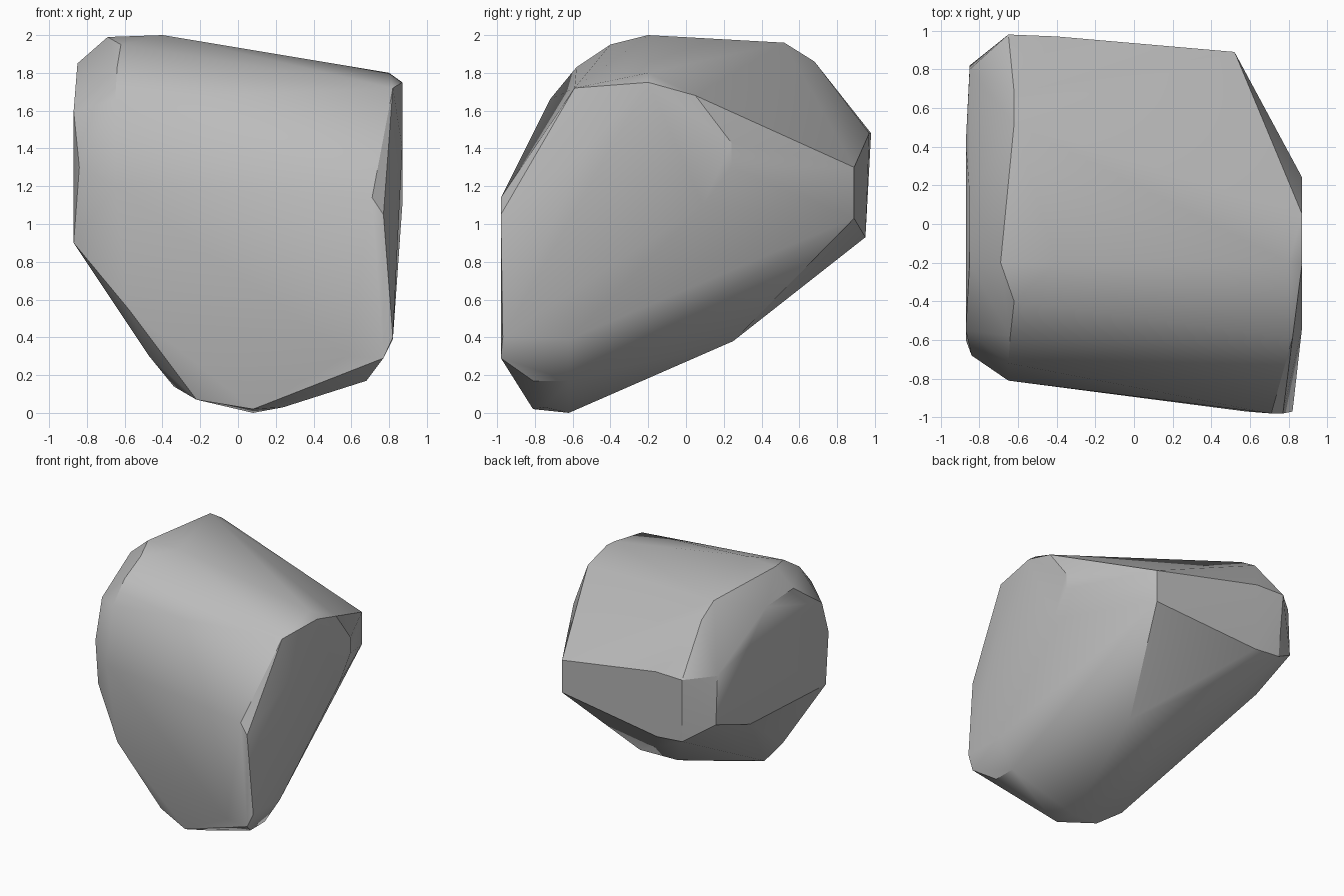
import bpy
import bmesh
import math

# Remove only the default object
default_object = bpy.data.objects.get("Cube")
if default_object:
    bpy.data.objects.remove(default_object, do_unlink=True)


def make_material(name, colour):
    """Plain flat material, matching in viewport and render."""
    material = bpy.data.materials.new(name)
    material.use_nodes = True
    material.diffuse_color = colour
    shader = next(node for node in material.node_tree.nodes
                  if node.type == "BSDF_PRINCIPLED")
    shader.inputs["Base Color"].default_value = colour
    return material


def make_boulder(name, outlines, material):
    """Wrap a tight convex skin around the corner points of each side."""
    mesh = bpy.data.meshes.new(name)
    skin = bmesh.new()
    for outline in outlines:
        for corner in outline:
            skin.verts.new(corner)
    hull = bmesh.ops.convex_hull(skin, input=skin.verts)
    unused = [item for item in hull["geom_interior"]
              if isinstance(item, bmesh.types.BMVert)]
    bmesh.ops.delete(skin, geom=unused, context="VERTS")

    # Merge nearly coplanar triangles into broad flat facets
    bmesh.ops.dissolve_limit(skin, angle_limit=math.radians(3),
                             verts=skin.verts, edges=skin.edges)
    bmesh.ops.recalc_face_normals(skin, faces=skin.faces)
    skin.to_mesh(mesh)
    skin.free()
    mesh.materials.append(material)

    boulder = bpy.data.objects.new(name, mesh)
    bpy.context.scene.collection.objects.link(boulder)
    return boulder


# Narrow foot and sloping underside
underside = [
    (.08, -.62, 0), (.08, -.81, .02), (.24, -.75, .03), (-.22, -.7, .07),
    (-.34, -.55, .14), (-.47, -.6, .3), (.68, -.81, .17), (.68, -.62, .17),
    (.25, .25, .38), (-.08, .22, .37),
]

# Broad front face
front_side = [
    (.77, -.98, .29), (.82, -.97, .4), (.77, -.98, 1.05), (.71, -.98, 1.14),
    (.58, -.97, .3), (-.65, -.81, 1.2), (-.58, -.76, .55),
]

# Arched cap on the steep side
arched_cap = [
    (.82, -.59, 1.72), (.8, -.2, 1.8), (.87, -.2, 1.75), (.87, .05, 1.68),
    (.87, .24, 1.43), (.87, .24, 1.3), (.87, .09, 1.1), (.87, -.53, 1.4),
    (.82, -.62, .39),
]

# Rounded crown
crown = [
    (-.4, -.2, 2), (-.69, -.2, 1.99), (-.62, .52, 1.96), (-.62, .68, 1.86),
    (-.62, -.4, 1.95), (-.64, -.58, 1.83), (-.65, -.72, 1.66),
]

# Blunt back edge
back_side = [
    (.52, .89, 1.3), (.52, .89, 1.03), (-.4, .97, 1.48), (-.65, .98, 1.48),
    (-.63, .95, .95), (-.4, .95, .93),
]

# Flat cap on the far side
flat_cap = [
    (-.87, -.6, .9), (-.87, .4, .95), (-.85, .82, 1.1), (-.85, .8, 1.5),
    (-.87, .42, 1.6), (-.85, .15, 1.83), (-.85, -.2, 1.85),
    (-.87, -.55, 1.6), (-.84, -.68, 1.3),
]

stone = make_material("stone_grey", (.5, .5, .5, 1))
boulder = make_boulder(
    "boulder",
    [underside, front_side, arched_cap, crown, back_side, flat_cap],
    stone)

# Soft rounding on gentle bends, crisp on the strong ridges
bpy.ops.object.select_all(action="DESELECT")
boulder.select_set(True)
bpy.context.view_layer.objects.active = boulder
bpy.ops.object.shade_smooth_by_angle(angle=math.radians(28))
